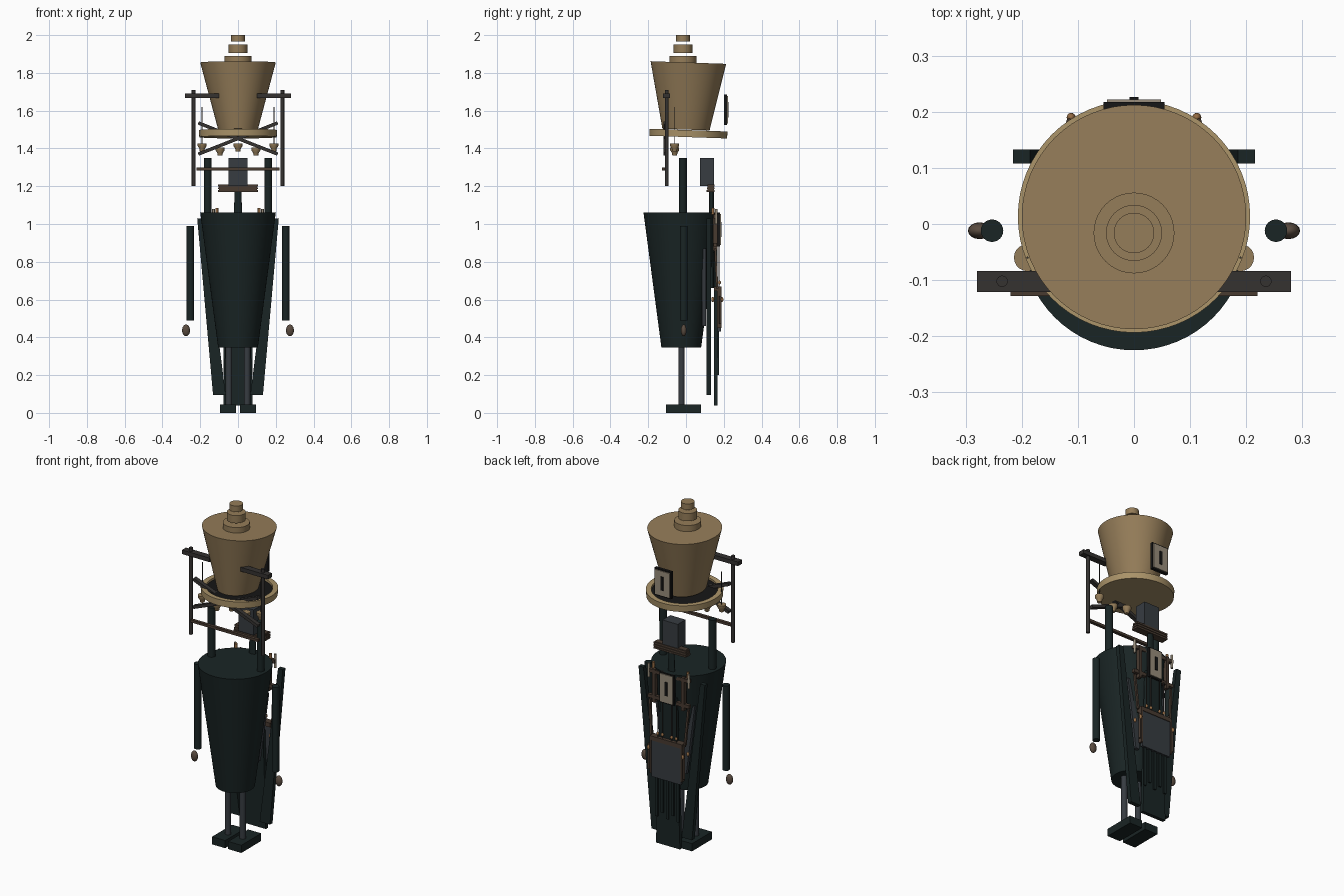
import bpy, bmesh, math
from mathutils import Vector, Matrix

if "Cube" in bpy.data.objects:
    bpy.data.objects.remove(bpy.data.objects["Cube"])

def mat(name, c):
    m = bpy.data.materials.new(name)
    m.diffuse_color = (*c, 1)
    m.use_nodes = True
    m.node_tree.nodes["Principled BSDF"].inputs["Base Color"].default_value = m.diffuse_color
    return m

TAN = mat("tan", (0.30, 0.205, 0.10))
BRASS = mat("brass", (0.40, 0.29, 0.14))
COAT = mat("coat", (0.010, 0.018, 0.018))
SLATE = mat("slate", (0.038, 0.045, 0.053))
IRON = mat("iron", (0.035, 0.032, 0.030))
WOOD = mat("wood", (0.065, 0.043, 0.030))
BLACK = mat("black", (0.008, 0.008, 0.008))
PAPER = mat("paper", (0.32, 0.27, 0.20))
COPPER = mat("copper", (0.30, 0.15, 0.06))
SKIN = mat("hand_brown", (0.10, 0.07, 0.05))

def finish(name, bm, m, smooth=False):
    bmesh.ops.recalc_face_normals(bm, faces=bm.faces)
    me = bpy.data.meshes.new(name)
    bm.to_mesh(me)
    bm.free()
    o = bpy.data.objects.new(name, me)
    bpy.context.collection.objects.link(o)
    me.materials.append(m)
    if smooth:
        bpy.ops.object.select_all(action='DESELECT')
        o.select_set(True)
        bpy.context.view_layer.objects.active = o
        bpy.ops.object.shade_smooth_by_angle(angle=math.radians(35))
    return o

def box(name, x0, x1, y0, y1, z0, z1, m):
    bm = bmesh.new()
    bmesh.ops.create_cube(bm, size=1)
    for v in bm.verts:
        v.co = ((x0 + x1) / 2 + v.co.x * (x1 - x0), (y0 + y1) / 2 + v.co.y * (y1 - y0),
                (z0 + z1) / 2 + v.co.z * (z1 - z0))
    return finish(name, bm, m)

def loft(name, rings, cx, cy, m, n=48, tilt=0):
    """Stack of elliptical rings (z, rx, ry), capped, tilted about x round the first ring."""
    bm = bmesh.new()
    loops = [[bm.verts.new((cx + rx * math.cos(2 * math.pi * i / n),
                            cy + ry * math.sin(2 * math.pi * i / n), z)) for i in range(n)]
             for z, rx, ry in rings]
    for a, b in zip(loops, loops[1:]):
        for i in range(n):
            j = (i + 1) % n
            bm.faces.new((a[i], a[j], b[j], b[i]))
    bm.faces.new(loops[0])
    bm.faces.new(loops[-1])
    if tilt:
        bmesh.ops.rotate(bm, verts=bm.verts, cent=(cx, cy, rings[0][0]),
                         matrix=Matrix.Rotation(math.radians(tilt), 3, 'X'))
    return finish(name, bm, m, True)

def cyl(name, x, y, z0, z1, r, m, r2=None, n=24):
    r2 = r if r2 is None else r2
    return loft(name, [(z0, r, r), (z1, r2, r2)], x, y, m, n)

def bar(name, a, b, w, d, m):
    """Rectangular bar from a to b, w wide and d deep in y."""
    a, b = Vector(a), Vector(b)
    u = (b - a).normalized()
    side = u.cross(Vector((0, 1, 0))).normalized()
    dep = side.cross(u)
    bm = bmesh.new()
    bmesh.ops.create_cube(bm, size=1)
    for v in bm.verts:
        v.co = (a + b) / 2 + u * v.co.x * (b - a).length + side * v.co.y * w + dep * v.co.z * d
    return finish(name, bm, m)

def ball(name, c, r, m):
    bm = bmesh.new()
    bmesh.ops.create_uvsphere(bm, u_segments=16, v_segments=10, radius=1)
    for v in bm.verts:
        v.co = [c[i] + v.co[i] * r[i] for i in range(3)]
    return finish(name, bm, m, True)

def panel(name, pts, y0, y1, m):
    """xz outline extruded in y."""
    bm = bmesh.new()
    f = bm.faces.new([bm.verts.new((x, y0, z)) for x, z in pts])
    g = bmesh.ops.extrude_face_region(bm, geom=[f])
    for v in g['geom']:
        if isinstance(v, bmesh.types.BMVert):
            v.co.y = y1
    return finish(name, bm, m)

def plate(name, y, z0, z1, w):
    """Framed pale plate facing back, with a plain dark bar."""
    zc = (z0 + z1) / 2
    box(name + "_frame", -w, w, y - 0.022, y - 0.005, z0, z1, BLACK)
    box(name + "_face", -w + .006, w - .006, y - 0.005, y, z0 + .008, z1 - .008, PAPER)
    box(name + "_bar", -.008, .008, y, y + .004, zc - .04, zc + .04, BLACK)

# hat: tapered drum, dished brim and stacked finial
loft("hat_drum", [(1.50, .105, .125), (1.855, .20, .20)], 0, 0, TAN, 64, -2)
loft("hat_brim", [(1.46, .205, .205), (1.497, .207, .207), (1.497, .178, .178), (1.482, .178, .178)],
     0, .012, BRASS, 64, -2)
loft("brim_lining", [(1.478, .177, .177), (1.486, .177, .177)], 0, .012, BLACK, 64, -2)
for i, (r, z0, z1) in enumerate([(.072, 1.85, 1.89), (.05, 1.905, 1.95), (.036, 1.965, 2.0)]):
    cyl(f"finial_{i}", 0, -.016, z0, z1, r, TAN, n=40)
plate("hat_plate", .222, 1.525, 1.685, .054)

# gallows frame around the brim
box("frame_crossbar", -.22, .22, -.128, -.11, 1.283, 1.298, WOOD)
for s in (-1, 1):
    cyl("frame_mast", s * .235, -.102, 1.2, 1.71, .010, IRON)
    box("frame_arm", *sorted((s * .10, s * .28)), -.121, -.084, 1.666, 1.69, IRON)
    bar("frame_brace", (-s * .21, -.107, 1.37), (s * .21, -.107, 1.535), .018, .025, IRON)
    cyl("bell_wire", s * .19, -.06, 1.42, 1.62, .002, IRON, n=8)
# row of cup bells
for x, z in ((-.19, 1.385), (-.095, 1.362), (0, 1.385), (.095, 1.362), (.19, 1.385)):
    loft("bell", [(z, .012, .012), (z + .015, .015, .015), (z + .028, .024, .024),
                  (z + .042, .024, .024)], x, -.06, TAN, 20)

# body, limbs
loft("body", [(.345, .105, .105), (1.06, .20, .20)], 0, -.025, COAT, 64)
for s in (-1, 1):
    cyl("shoulder_post", s * .16, -.017, 1.0, 1.35, .021, COAT)
    cyl("arm", s * .253, -.012, .49, .99, .02, COAT)
    ball("hand", (s * .275, -.012, .437), (.021, .015, .031), SKIN)
    cyl("leg", s * .048, -.024, .04, .35, .017, SLATE)
    box("foot", *sorted((s * .01, s * .095)), -.105, .08, 0, .045, COAT)
    # coat tails and lining
    panel("coat_tail", [(s * .185, 1.03), (s * .216, 1.03), (s * .132, .095), (s * .065, .095)],
          .108, .133, COAT)
    panel("tail_lining", [(s * .06, .87), (s * .13, .87), (s * .075, .46), (s * .05, .46)],
          .085, .105, SLATE)
panel("back_panel", [(-.05, .92), (.05, .92), (.078, .04), (-.078, .04)], .147, .168, COAT)

# neck block, slats and spine
box("neck_block", -.05, .05, .075, .148, 1.2, 1.35, SLATE)
for i in range(3):
    box("neck_slat", -.105, .105, .108 + .004 * i, .152, 1.17 + .014 * i, 1.18 + .014 * i, WOOD)
box("neck_slat_core", -.10, .10, .115, .148, 1.17, 1.21, WOOD)
loft("spine", [(.66, .035, .012), (1.17, .018, .012)], 0, .135, COAT, 24)

# wooden rack on the back
for z in (1.03, .88):
    box("rack_rail", -.135, .135, .145, .165, z, z + .02, WOOD)
for s in (-1, 1):
    box("rack_upright", *sorted((s * .085, s * .103)), .142, .168, .86, 1.055, WOOD)
    cyl("rack_pin", s * .112, .142, 1.05, 1.085, .008, COPPER, n=12)
    cyl("rack_candle", s * .13, .16, 1.0, 1.08, .007, PAPER, n=12)
    for x, y in ((.112, .19), (.112, .142)):
        ball("copper_knob", (s * x, y, .60), (.008, .008, .014), COPPER)
    bar("side_stick", (s * .125, .155, .87), (s * .11, .165, .66), .012, .012, WOOD)
    cyl("side_handle", s * .115, .182, .47, .62, .006, WOOD, n=12)
    for k in (.03, .06):
        cyl("rack_wire", s * k, .175, .65, .88, .003, IRON, n=8)
        ball("wire_bead", (s * k, .177, .69), (.008, .008, .010), COPPER)
plate("rack_plate", .184, .88, 1.06, .046)

# apron board with hanging strips
box("apron_board", -.095, .095, .168, .184, .43, .65, SLATE)
box("apron_rail", -.105, .105, .148, .188, .645, .67, WOOD)
for s in (-1, 1):
    box("apron_stile", *sorted((s * .095, s * .106)), .165, .188, .45, .66, WOOD)
for i in range(5):
    x = -.07 + .035 * i
    z = .20 + .03 * (i % 2)
    box("apron_strip", x - .008, x + .008, .168, .176, z, .44, COAT)
